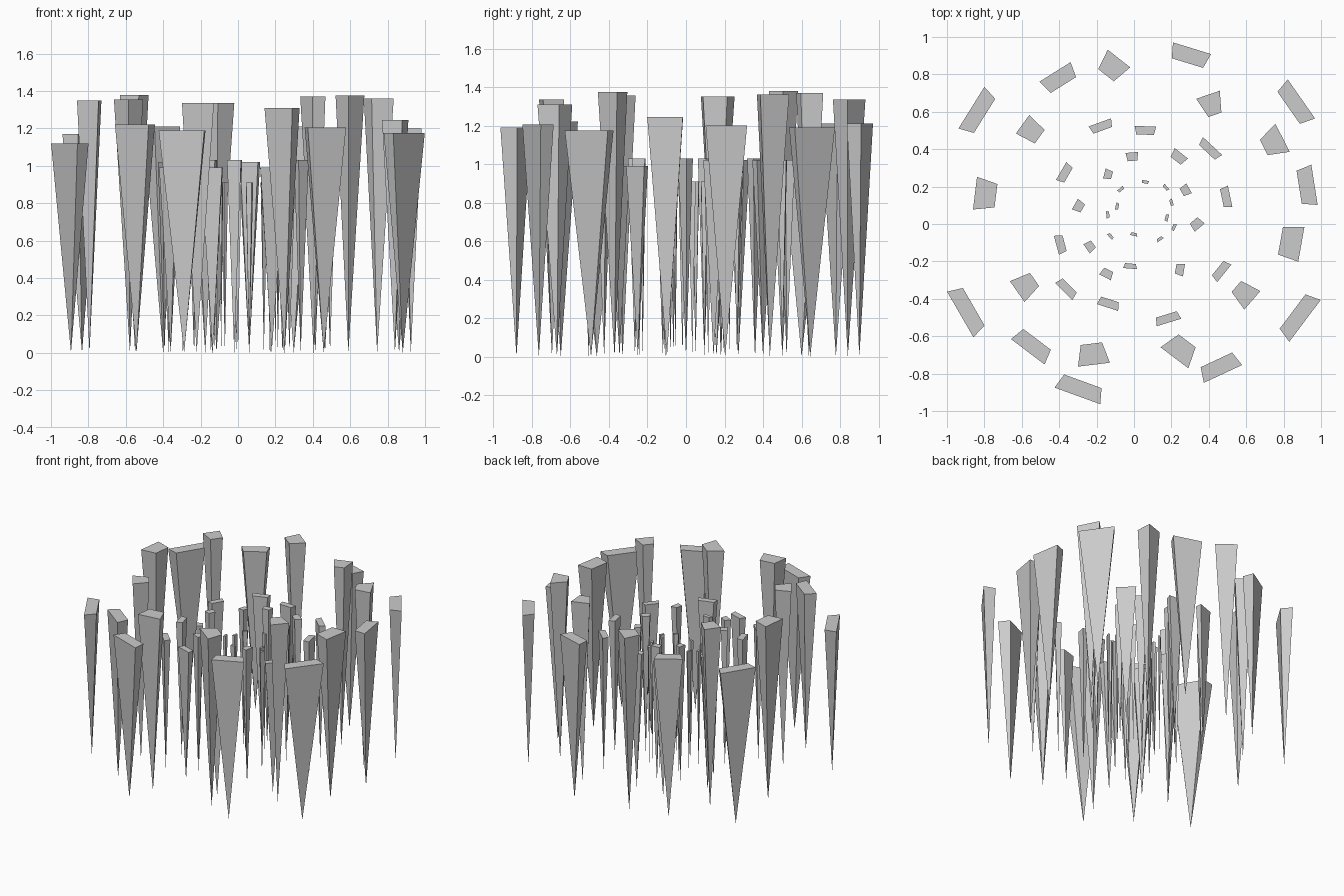
import bpy, bmesh
from math import radians, degrees, atan2
from mathutils import Vector, Matrix


def spike(bm, x, y, outer, inner, depth, facing, height):
    """Inverted pyramid with a flat keystone top; the long edge looks along 'facing' (degrees)."""
    turn = Matrix.Rotation(radians(facing), 3, 'Z')
    shape = [(depth / 2, -outer / 2), (depth / 2, outer / 2),
             (-depth / 2, inner / 2), (-depth / 2, -inner / 2)]
    top = [bm.verts.new(turn @ Vector((a, b, 0)) + Vector((x, y, height))) for a, b in shape]
    tip = bm.verts.new((x, y, 0))
    bm.faces.new(top)
    for i in range(4):
        bm.faces.new((top[(i + 1) % 4], top[i], tip))


def ring(name, spikes):
    bm = bmesh.new()
    for s in spikes:
        spike(bm, *s)
    bmesh.ops.recalc_face_normals(bm, faces=bm.faces)
    mesh = bpy.data.meshes.new(name)
    bm.to_mesh(mesh)
    bm.free()
    bpy.context.collection.objects.link(bpy.data.objects.new(name, mesh))


# outermost ring of wide slabs: x, y, length, facing, height
slabs = [
    (.298, .9, .213, 73, 1.21), (-.4, .778, .196, 122, 1.21), (-.834, .6, .262, 148, 1.17),
    (-.893, -.463, .282, 210, 1.12), (-.543, -.65, .225, 233, 1.22), (-.288, -.88, .26, 250, 1.19),
    (.458, -.764, .226, 295, 1.205), (.881, -.493, .28, 323, 1.175), (.924, .203, .218, 9, 1.2),
    (.861, .645, .255, 35, 1.19)]
ring("outer_spikes", [(x, y, l, l * .82, .083, f, h) for x, y, l, f, h in slabs])

# tallest ring of chunky spikes: x, y, outer edge, inner edge, facing, height
chunky = [
    (-.115, .84, .153, .106, 52, 1.335), (-.55, .5, .122, .089, 144, 1.38),
    (.744, .435, .168, .092, 27, 1.36), (.59, -.371, .131, .078, 319, 1.375),
    (.25, -.67, .186, .114, 233, 1.31), (-.221, -.696, .172, .115, 277, 1.335),
    (-.578, -.329, .136, .085, 215, 1.355), (-.794, .158, .176, .126, 173, 1.35),
    (.839, -.099, .188, .151, 350, 1.245), (.414, .6375, .133, .074, 109, 1.37)]
ring("tall_spikes", [(x, y, a, b, .113, f, h) for x, y, a, b, f, h in chunky])

# middle ring of thin slabs: x, y, length, facing
thin = [
    (-.175, .522, .128, 110), (.06, .5, .115, 88), (.405, .4, .14, 47), (.492, .143, .118, 12),
    (.465, -.25, .12, 321), (.18, -.505, .14, 287), (-.135, -.425, .12, 252),
    (-.36, -.345, .13, 225), (-.393, -.108, .105, 195), (-.37, .272, .11, 150)]
ring("middle_spikes", [(x, y, l, l * .82, .045, f, .99 if y < -.15 else 1.02)
                       for x, y, l, f in thin])

# inner ring of small spikes: x, y, length, depth, facing
small = [
    (-.01, .36, .068, .045, 95), (.238, .358, .09, .05, 52), (.275, .18, .06, .045, 30),
    (.335, 0, .07, .05, 310), (.245, -.243, .068, .045, 350), (-.02, -.225, .075, .027, 265),
    (-.145, -.265, .07, .045, 243), (-.235, -.12, .06, .045, 215),
    (-.295, .095, .065, .048, 150), (-.138, .265, .055, .042, 165)]
ring("inner_spikes", [(x, y, l, l * .75, d, f, 1.03) for x, y, l, d, f in small])

# innermost ring of slivers around an off-centre point
slivers = [(.06, .225), (.17, .195), (.2, .115), (.175, .033), (.213, -.018), (.138, -.08),
           (0, -.055), (-.125, -.065), (-.14, .05), (-.09, .095), (-.07, .185)]
ring("core_spikes", [(x, y, .04, .03, .016, degrees(atan2(y - .07, x - .03)), .91)
                     for x, y in slivers])
